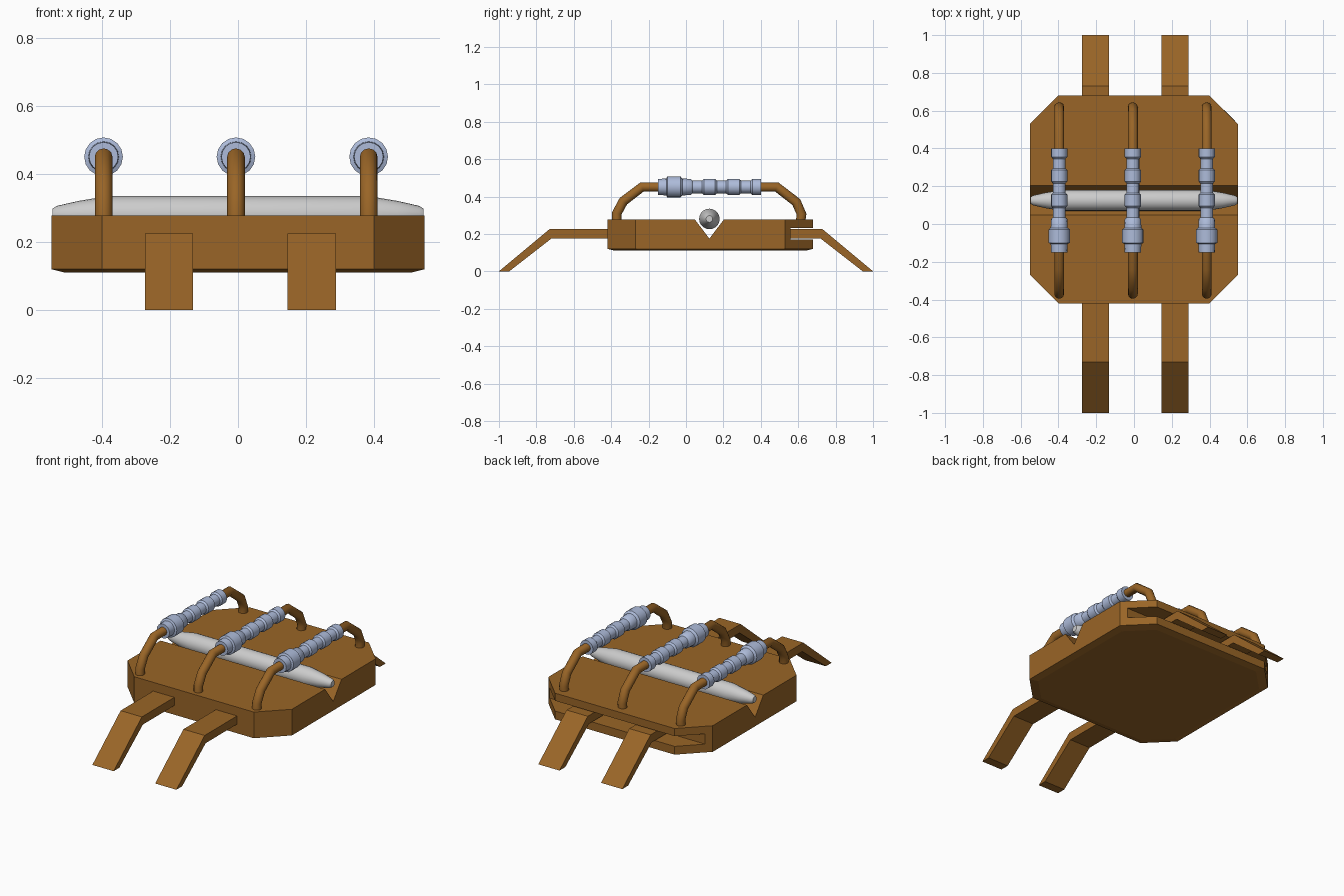
import bpy, bmesh, math

if "Cube" in bpy.data.objects:
    bpy.data.objects.remove(bpy.data.objects["Cube"])


def material(name, rgb):
    m = bpy.data.materials.new(name)
    m.diffuse_color = (*rgb, 1)
    m.use_nodes = True
    m.node_tree.nodes["Principled BSDF"].inputs["Base Color"].default_value = m.diffuse_color
    return m


BROWN = material("brown leather", (0.32, 0.13, 0.02))
BLUE = material("pale blue", (0.42, 0.50, 0.70))


def make(name, bm, mat=None, smooth=False):
    bmesh.ops.recalc_face_normals(bm, faces=bm.faces)
    me = bpy.data.meshes.new(name)
    bm.to_mesh(me)
    bm.free()
    ob = bpy.data.objects.new(name, me)
    bpy.context.collection.objects.link(ob)
    if mat:
        me.materials.append(mat)
    if smooth:
        bpy.ops.object.select_all(action='DESELECT')
        ob.select_set(True)
        bpy.context.view_layer.objects.active = ob
        bpy.ops.object.shade_smooth_by_angle(angle=math.radians(40))
    return ob


def loft(rings):
    """Closed solid through a list of equally long point rings."""
    bm = bmesh.new()
    vs = [[bm.verts.new(p) for p in r] for r in rings]
    n = len(vs[0])
    for a, b in zip(vs, vs[1:]):
        for i in range(n):
            j = (i + 1) % n
            bm.faces.new((a[i], a[j], b[j], b[i]))
    bm.faces.new(vs[0])
    bm.faces.new(vs[-1])
    return bm


def extrude_x(profile, x0, x1):
    return loft([[(x, y, z) for y, z in profile] for x in (x0, x1)])


def octagon(z, hx, hy, c, cy=0.13):
    pts = [(hx, hy - c), (hx - c, hy), (c - hx, hy), (-hx, hy - c),
           (-hx, c - hy), (c - hx, -hy), (hx - c, -hy), (hx, c - hy)]
    return [(x, y + cy, z) for x, y in pts]


def ring(n, r, place):
    return [place(r * math.cos(t), r * math.sin(t))
            for t in (2 * math.pi * i / n for i in range(n))]


# body: chamfered slab with a slightly tucked-in underside
body = make("body", loft([octagon(0.11, 0.51, 0.51, 0.14),
                          octagon(0.12, 0.55, 0.55, 0.15),
                          octagon(0.278, 0.55, 0.55, 0.15)]), BROWN)

# cutters: V groove across the top, slot along the back
groove = make("groove_cutter", extrude_x(
    [(0.125, 0.175), (0.22, 0.30), (0.22, 0.4), (0.03, 0.4), (0.03, 0.30)], -0.7, 0.7), BROWN)
slot = make("slot_cutter", extrude_x(
    [(0.56, 0.17), (0.8, 0.17), (0.8, 0.232), (0.56, 0.232)], -0.7, 0.7), BROWN)
for cutter in (groove, slot):
    cutter.hide_render = True
    cutter.hide_viewport = False
    cutter.display_type = 'WIRE'
    mod = body.modifiers.new(cutter.name, 'BOOLEAN')
    mod.operation = 'DIFFERENCE'
    mod.solver = 'EXACT'
    mod.object = cutter
bpy.context.view_layer.objects.active = body
for mod in list(body.modifiers):
    bpy.ops.object.modifier_apply(modifier=mod.name)
for cutter in (groove, slot):
    bpy.data.objects.remove(cutter)

# flat straps drooping to the ground at front and back
for side, x in (("left", -0.203), ("right", 0.217)):
    for end, s, start in (("front", -1, 0.38), ("back", 1, 0.55)):
        prof = [(start, 0.175), (0.72, 0.175), (0.945, 0), (1.0, 0),
                (0.73, 0.225), (start, 0.225)]
        make(f"{end}_strap_{side}", extrude_x([(s * y, z) for y, z in prof],
                                              x - 0.071, x + 0.071), BROWN)

# tapered rod lying in the groove
half = [(0.547, 0.018), (0.535, 0.026), (0.47, 0.041), (0.385, 0.055)]
stations = [(-x, r) for x, r in half] + half[::-1]
make("rod", loft([ring(20, r, lambda a, b, x=x: (x, 0.125 + a, 0.28 + b))
                  for x, r in stations]), None, True)

# three cords arching over the body, each with a ribbed sleeve
PATH = [(-0.37, 0.25), (-0.37, 0.31), (-0.335, 0.375), (-0.235, 0.451),
        (0.485, 0.451), (0.59, 0.37), (0.618, 0.305), (0.61, 0.25)]
RIBS = [(-0.15, 0.043), (-0.105, 0.045), (-0.10, 0.057), (-0.03, 0.057), (-0.02, 0.045),
        (0.025, 0.043), (0.035, 0.034), (0.085, 0.034), (0.095, 0.043), (0.155, 0.043),
        (0.165, 0.034), (0.215, 0.034), (0.225, 0.043), (0.285, 0.043), (0.295, 0.034),
        (0.345, 0.034), (0.355, 0.043), (0.40, 0.043)]


def cord_rings(x0, r):
    rings = []
    for i, (y, z) in enumerate(PATH):
        dirs = [math.atan2(b[1] - a[1], b[0] - a[0])
                for a, b in zip(PATH[max(i - 1, 0):i + 2], PATH[max(i - 1, 0) + 1:i + 2])]
        t = sum(dirs) / len(dirs)
        rings.append(ring(12, r, lambda a, b: (x0 + a, y - b * math.sin(t), z + b * math.cos(t))))
    return rings


for side, x in (("left", -0.396), ("middle", -0.006), ("right", 0.385)):
    make(f"cord_{side}", loft(cord_rings(x, 0.026)), BROWN, True)
    make(f"sleeve_{side}", loft([ring(16, r, lambda a, b, y=y: (x + a, y, 0.451 + b))
                                 for y, r in RIBS]), BLUE, True)
